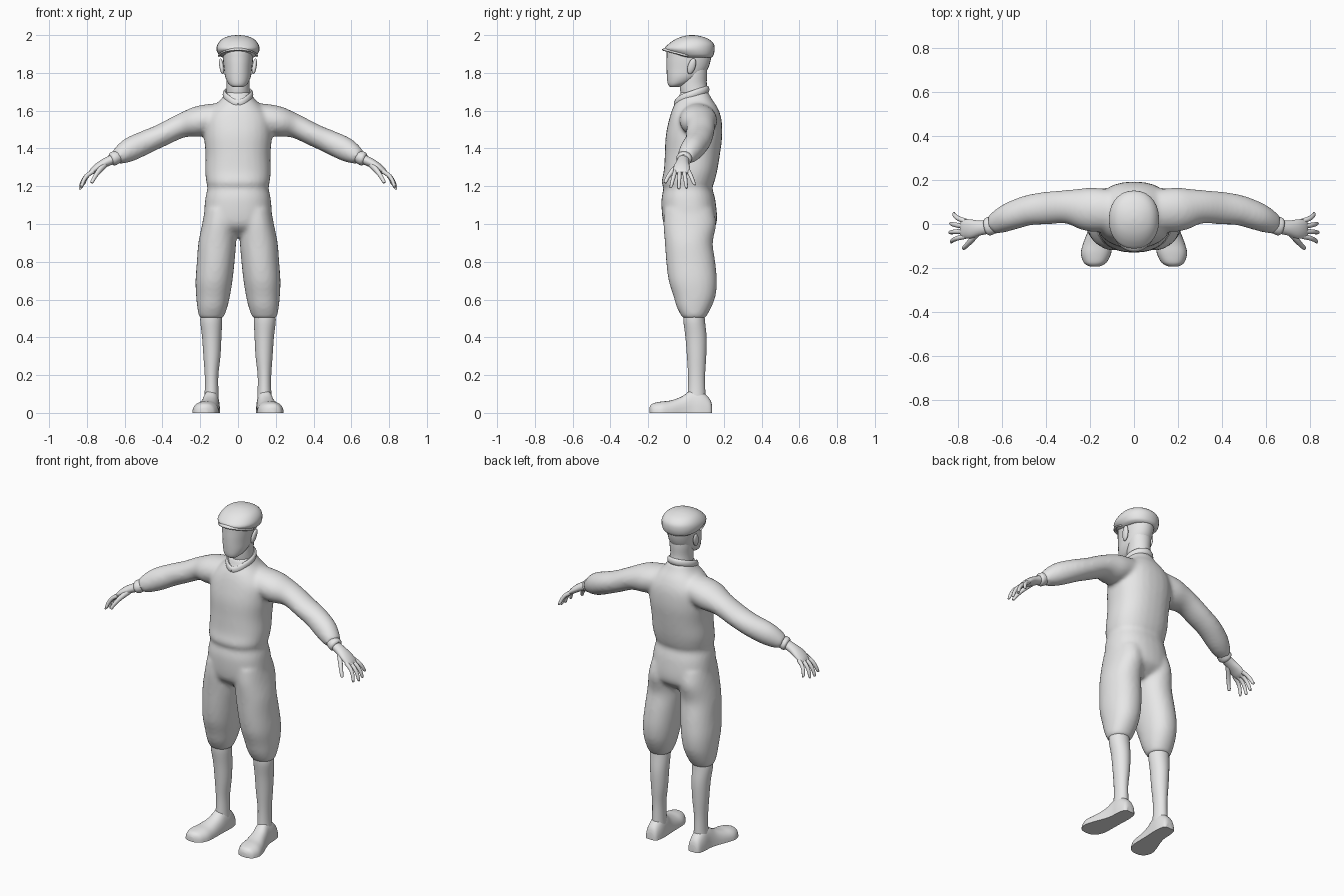
import bpy, bmesh, math
from mathutils import Vector

cube = bpy.data.objects.get("Cube")
if cube:
    bpy.data.objects.remove(cube, do_unlink=True)

grey = bpy.data.materials.new("plain_grey")
grey.use_nodes = True
COLOUR = (0.8, 0.8, 0.8, 1)
grey.diffuse_color = COLOUR
grey.node_tree.nodes["Principled BSDF"].inputs["Base Color"].default_value = COLOUR

X, Y, Z = Vector((1, 0, 0)), Vector((0, 1, 0)), Vector((0, 0, 1))


def smooth_sections(secs, steps):
    """Catmull-Rom interpolation through the sections."""
    out = []
    for i in range(len(secs) - 1):
        p0, p1 = secs[max(i - 1, 0)], secs[i]
        p2, p3 = secs[i + 1], secs[min(i + 2, len(secs) - 1)]
        for k in range(steps):
            t = k / steps
            out.append([0.5 * (2 * b + (c - a) * t + (2 * a - 5 * b + 4 * c - d) * t * t
                               + (3 * b - a - 3 * c + d) * t ** 3)
                        for a, b, c, d in zip(p0, p1, p2, p3)])
    return out + [list(secs[-1])]


def loft(bm, secs, ref, axis=None, power=2.0, sides=28, steps=4):
    """Skin rounded rings; each section is (x, y, z, radius along ref, other radius)."""
    secs = smooth_sections(secs, steps)
    centres = [Vector(s[:3]) for s in secs]
    rings = []
    for i, s in enumerate(secs):
        t = axis or (centres[min(i + 1, len(secs) - 1)] - centres[max(i - 1, 0)]).normalized()
        v = t.cross(ref).normalized()
        u = v.cross(t)
        ring = []
        for k in range(sides):
            a = math.tau * k / sides
            c, d = math.cos(a), math.sin(a)
            c = math.copysign(abs(c) ** (2 / power), c)
            d = math.copysign(abs(d) ** (2 / power), d)
            ring.append(bm.verts.new(centres[i] + u * c * s[3] + v * d * s[4]))
        rings.append(ring)
    for r, q in zip(rings, rings[1:]):
        for k in range(sides):
            n = (k + 1) % sides
            bm.faces.new((r[k], r[n], q[n], q[k]))
    bm.faces.new(rings[0][::-1])
    bm.faces.new(rings[-1])


def stack(rows):
    """Rows of (z, half width, front y, back y) to centred sections."""
    return [(0, (f + b) / 2, z, w, (b - f) / 2) for z, w, f, b in rows]


def flip(secs, side):
    return [(s[0] * side,) + tuple(s[1:]) for s in secs]


def finish(bm, name, angle=50):
    bmesh.ops.recalc_face_normals(bm, faces=bm.faces)
    mesh = bpy.data.meshes.new(name)
    bm.to_mesh(mesh)
    bm.free()
    mesh.materials.append(grey)
    obj = bpy.data.objects.new(name, mesh)
    bpy.context.collection.objects.link(obj)
    bpy.ops.object.select_all(action='DESELECT')
    obj.select_set(True)
    bpy.context.view_layer.objects.active = obj
    bpy.ops.object.shade_smooth_by_angle(angle=math.radians(angle))
    return obj


# Clothed body: torso, sleeves and breeches fused into one soft skin
TORSO = stack([(.93, .10, -.04, .09), (.98, .17, -.105, .15), (1.03, .18, -.125, .165),
               (1.13, .174, -.13, .155), (1.19, .162, -.12, .14), (1.22, .168, -.13, .15),
               (1.28, .174, -.118, .165), (1.37, .172, -.112, .18), (1.47, .18, -.107, .192),
               (1.56, .175, -.088, .187), (1.62, .13, -.068, .165), (1.66, .09, -.045, .138),
               (1.70, .066, -.03, .118)])
SLEEVE = [(.06, .06, 1.575, .09, .07), (.2, .066, 1.545, .1, .082), (.3, .078, 1.52, .077, .064),
          (.4, .072, 1.472, .074, .06), (.48, .062, 1.437, .069, .062), (.56, .035, 1.4, .064, .064),
          (.61, .012, 1.372, .055, .054), (.645, -.004, 1.352, .044, .038)]
BREECHES = [(.09, .015, 1.08, .085, .13), (.1, .02, 1.0, .09, .14), (.11, .015, .9, .1, .127),
            (.118, .025, .8, .1, .13), (.127, .036, .7, .098, .128), (.132, .045, .62, .09, .112),
            (.136, .043, .56, .08, .092), (.14, .042, .515, .068, .068), (.14, .042, .5, .058, .058)]
bm = bmesh.new()
loft(bm, TORSO, X, Z, 2.3)
for side in (1, -1):
    loft(bm, flip(SLEEVE, side), Y)
    loft(bm, flip(BREECHES, side), X, Z, 2.15)
body = finish(bm, "clothed_body", 180)
remesh = body.modifiers.new("fuse", 'REMESH')
remesh.mode = 'VOXEL'
remesh.voxel_size = 0.011
remesh.use_smooth_shade = True
soften = body.modifiers.new("soften", 'SMOOTH')
soften.factor = 0.5
soften.iterations = 8

# Collar: a tilted band dipping at the throat
ring = []
for k in range(25):
    a = math.tau * k / 24
    c = math.cos(a)
    ring.append((.07 * math.sin(a), .03 - .083 * c, 1.685 - .027 * c - .02 * max(c, 0) ** 4, .02, .011))
bm = bmesh.new()
loft(bm, ring, Z, sides=12, steps=2)
finish(bm, "collar")

# Neck and head
bm = bmesh.new()
loft(bm, stack([(1.62, .06, 0, .12), (1.68, .062, -.025, .12), (1.74, .06, -.032, .11),
                (1.8, .063, -.02, .112), (1.85, .06, 0, .11)]), X, Z)
finish(bm, "neck")
bm = bmesh.new()
loft(bm, stack([(1.724, .022, -.082, -.045), (1.733, .04, -.092, -.015), (1.75, .055, -.098, .03),
                (1.78, .068, -.101, .08), (1.82, .074, -.103, .115), (1.88, .08, -.103, .133),
                (1.93, .078, -.097, .13), (1.96, .05, -.05, .08)]), X, Z, 2.1)
finish(bm, "head")

# Flat cap and its brim
bm = bmesh.new()
loft(bm, stack([(1.882, .084, -.05, .136), (1.895, .102, -.068, .146), (1.925, .114, -.112, .152),
                (1.955, .106, -.09, .146), (1.98, .083, -.052, .118), (1.995, .046, -.01, .075),
                (2.0, .008, .022, .04)]), X, Z, 2.15)
finish(bm, "cap")
bm = bmesh.new()
rows = []
for scale, lift in ((.72, .01), (.88, .008), (1, 0)):
    row = []
    for k in range(25):
        a = math.pi * (k / 24 - .5)
        row.append(bm.verts.new((.106 * scale * math.sin(a), .01 - .137 * scale * math.cos(a),
                                 1.89 + .035 * math.cos(a) + lift)))
    rows.append(row)
for r, q in zip(rows, rows[1:]):
    for k in range(24):
        bm.faces.new((r[k], r[k + 1], q[k + 1], q[k]))
brim = finish(bm, "cap_brim")
brim.modifiers.new("thickness", 'SOLIDIFY').thickness = 0.008

# Paired parts
CALF = [(.14, .043, .54, .054, .054), (.142, .043, .49, .058, .057), (.139, .053, .4, .051, .056),
        (.138, .056, .3, .045, .051), (.14, .056, .2, .036, .045), (.14, .056, .12, .036, .046),
        (.141, .055, .05, .04, .05)]
FOOT = [(.142, .138, 0, .025, .04), (.142, .125, 0, .038, .075), (.142, .08, 0, .046, .115),
        (.144, .03, 0, .047, .122), (.152, -.02, 0, .053, .088), (.164, -.08, 0, .064, .066),
        (.172, -.13, 0, .069, .06), (.176, -.17, 0, .055, .052), (.178, -.186, 0, .038, .042),
        (.178, -.194, 0, .018, .028)]
CUFF = [(.63, 0, 1.358, .036, .031), (.65, -.008, 1.35, .041, .036), (.664, -.012, 1.344, .041, .036),
        (.672, -.014, 1.341, .034, .03)]
PALM = [(.65, -.012, 1.348, .03, .025), (.7, -.018, 1.326, .034, .024), (.74, -.022, 1.303, .043, .021),
        (.77, -.022, 1.28, .043, .016), (.785, -.022, 1.268, .036, .009)]
THUMB = [(.705, -.035, 1.315, .017, .015), (.735, -.07, 1.282, .014, .013),
         (.758, -.095, 1.25, .011, .011), (.773, -.109, 1.222, .009, .009), (.775, -.111, 1.217, .004, .004)]

for side, label in ((1, "left"), (-1, "right")):
    # Stockinged calf
    bm = bmesh.new()
    loft(bm, flip(CALF, side), X, Z)
    finish(bm, label + "_calf")
    # Foot with a flat sole
    bm = bmesh.new()
    loft(bm, flip(FOOT, side), X, -Y, 2.4)
    for v in bm.verts:
        v.co.z = max(v.co.z, 0)
    finish(bm, label + "_foot")
    # Sleeve cuff
    bm = bmesh.new()
    loft(bm, flip(CUFF, side), Y)
    finish(bm, label + "_cuff")
    # Hand with curled fingers
    bm = bmesh.new()
    loft(bm, flip(PALM, side), Y, sides=20)
    loft(bm, flip(THUMB, side), Z, sides=12)
    for i, reach in enumerate((.95, 1.06, 1.0, .78)):
        y = -.056 + .023 * i
        spread = (i - 1.3) * .006
        finger = [(.765 + reach * dx, y + spread * k, 1.28 - reach * dz, r, r)
                  for k, (dx, dz, r) in enumerate(((0, 0, .012), (.036, .025, .011), (.056, .055, .01),
                                                   (.066, .085, .008), (.067, .089, .004)))]
        loft(bm, flip(finger, side), Y, sides=12)
    finish(bm, label + "_hand")
    # Ear
    bm = bmesh.new()
    bmesh.ops.create_uvsphere(bm, u_segments=16, v_segments=10, radius=1)
    for v in bm.verts:
        x, y, z = v.co
        v.co = (side * (.087 + .012 * x + .006 * z), .03 + .021 * y + .01 * z, 1.835 + .042 * z)
    finish(bm, label + "_ear")
